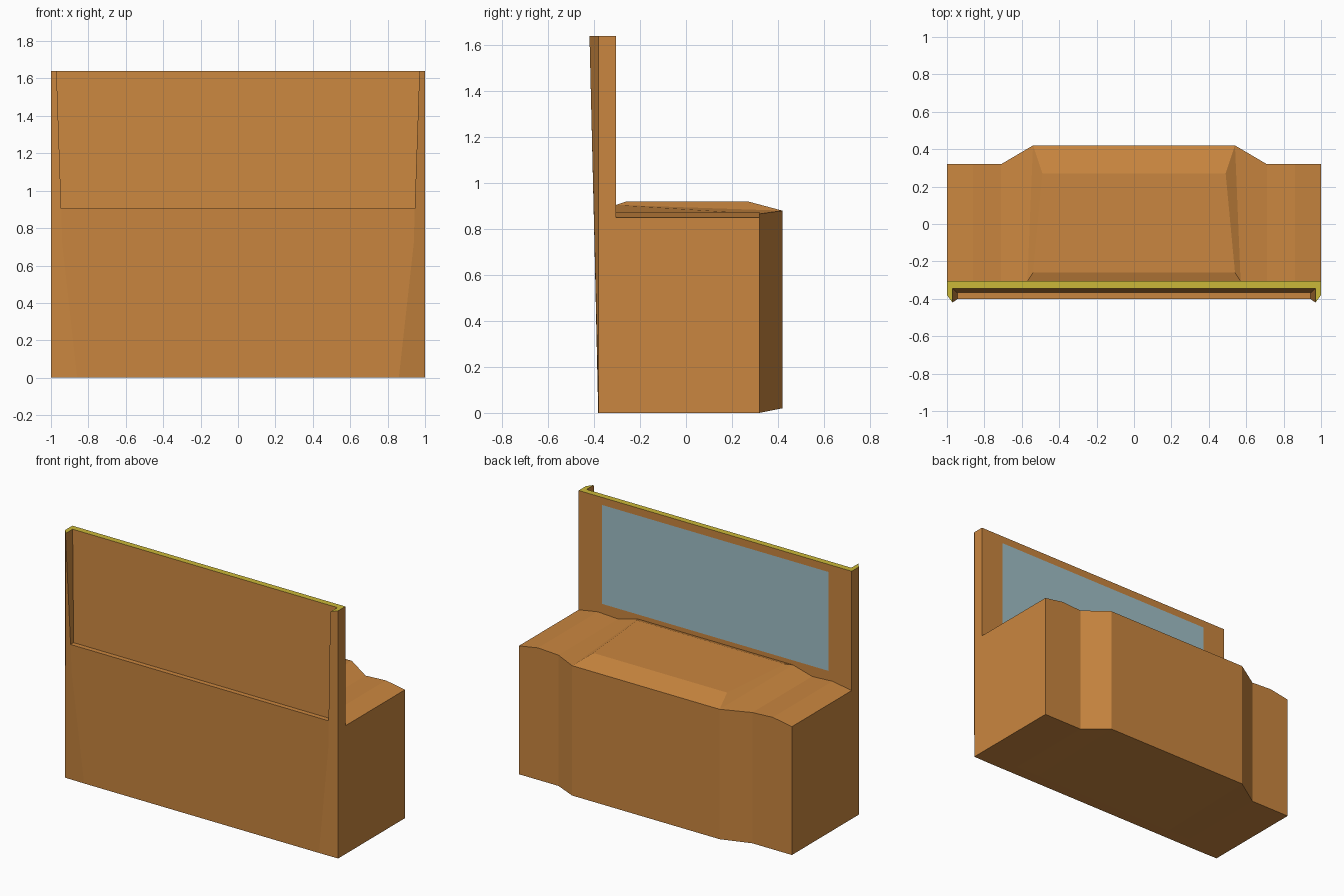
import bpy, bmesh

if "Cube" in bpy.data.objects:
    bpy.data.objects.remove(bpy.data.objects["Cube"])


def material(name, rgb):
    m = bpy.data.materials.new(name)
    m.diffuse_color = (*rgb, 1)
    m.use_nodes = True
    m.node_tree.nodes["Principled BSDF"].inputs["Base Color"].default_value = m.diffuse_color
    return m


WOOD = material("wood", (0.59, 0.24, 0.05))
TRIM = material("trim", (0.60, 0.48, 0.04))
GLASS = material("glass", (0.35, 0.52, 0.57))


def finish(name, bm, mats, recalc=True):
    if recalc:
        bmesh.ops.recalc_face_normals(bm, faces=bm.faces[:])
    me = bpy.data.meshes.new(name)
    bm.to_mesh(me)
    bm.free()
    for m in mats:
        me.materials.append(m)
    bpy.context.collection.objects.link(bpy.data.objects.new(name, me))


BACK = -0.305  # plane where the cabinet meets the mirror frame

# Cabinet: sections along x (x, x at back, front y, bottom z, front top z, back top z)
half = [(1.0, 1.0, 0.32, 0, 0.85, 0.85),
        (0.86, 0.86, 0.32, 0, 0.874, 0.874),
        (0.71, 0.71, 0.32, 0, 0.866, 0.866),
        (0.54, 0.57, 0.42, 0.02, 0.88, 0.905)]
sections = half + [(-s[0], -s[1], *s[2:]) for s in reversed(half)]
bm = bmesh.new()
rings = []
for x, xb, yf, zb, zf, zr in sections:
    rings.append([bm.verts.new(p) for p in
                  ((x, BACK, 0), (x, yf, zb), (x, yf, zf), (xb, BACK, zr))])
bm.faces.new(rings[0])
bm.faces.new(rings[-1])
for i, (a, b) in enumerate(zip(rings, rings[1:])):
    for k in range(3):
        if (i, k) != (3, 2):
            bm.faces.new((a[k], a[k + 1], b[k + 1], b[k]))
# Raised middle of the cabinet top
outer = [rings[3][2], rings[4][2], rings[4][3], rings[3][3]]
inner = [bm.verts.new(p) for p in ((0.49, 0.27, 0.92), (-0.49, 0.27, 0.92),
                                   (-0.54, -0.26, 0.92), (0.54, -0.26, 0.92))]
bm.faces.new(inner)
for k in range(4):
    n = (k + 1) % 4
    bm.faces.new((outer[k], outer[n], inner[n], inner[k]))
finish("cabinet", bm, [WOOD])

# Mirror frame and back panel: right-half points, mirrored across x
P = {"A": (1, BACK, 0), "B": (1, -0.38, 0), "C": (0.86, -0.382, 0),
     "D": (0.94, -0.398, 0.72), "E": (0.945, -0.402, 0.905),
     "F": (0.97, -0.42, 1.64), "G": (1, -0.38, 1.64), "H": (1, BACK, 1.64),
     "I": (0.97, -0.345, 1.64), "J": (0.945, -0.37, 0.905),
     "K": (1, BACK, 0.85), "M": (0.83, BACK, 1.59), "N": (0.83, BACK, 0.935)}
bm = bmesh.new()
R = {k: bm.verts.new(p) for k, p in P.items()}
L = {k: bm.verts.new((-p[0], p[1], p[2])) for k, p in P.items()}
# Side, chamfered edge, recess wall, trim corner, bottom corner, glass surround
for f in ("ABGHK", "BCDEFG", "EJIF", "GFIH", "ABC", "KHMN"):
    for side in (R, L):
        bm.faces.new([side[c] for c in f]).material_index = int(f == "GFIH")
# Full-width strips: back, ledge, recess, trim top, bottom, glass surround
for a, b in ("CD", "DE", "EJ", "JI", "IH", "AC", "HM", "NK"):
    f = bm.faces.new((R[a], R[b], L[b], L[a]))
    f.material_index = int(a + b == "IH")
finish("mirror_frame", bm, [WOOD, TRIM])

# Mirror glass, flush with the frame
bm = bmesh.new()
bm.faces.new([bm.verts.new((x, BACK, z)) for x, z in
              ((-0.83, 0.935), (-0.83, 1.59), (0.83, 1.59), (0.83, 0.935))])
finish("mirror_glass", bm, [GLASS], recalc=False)
